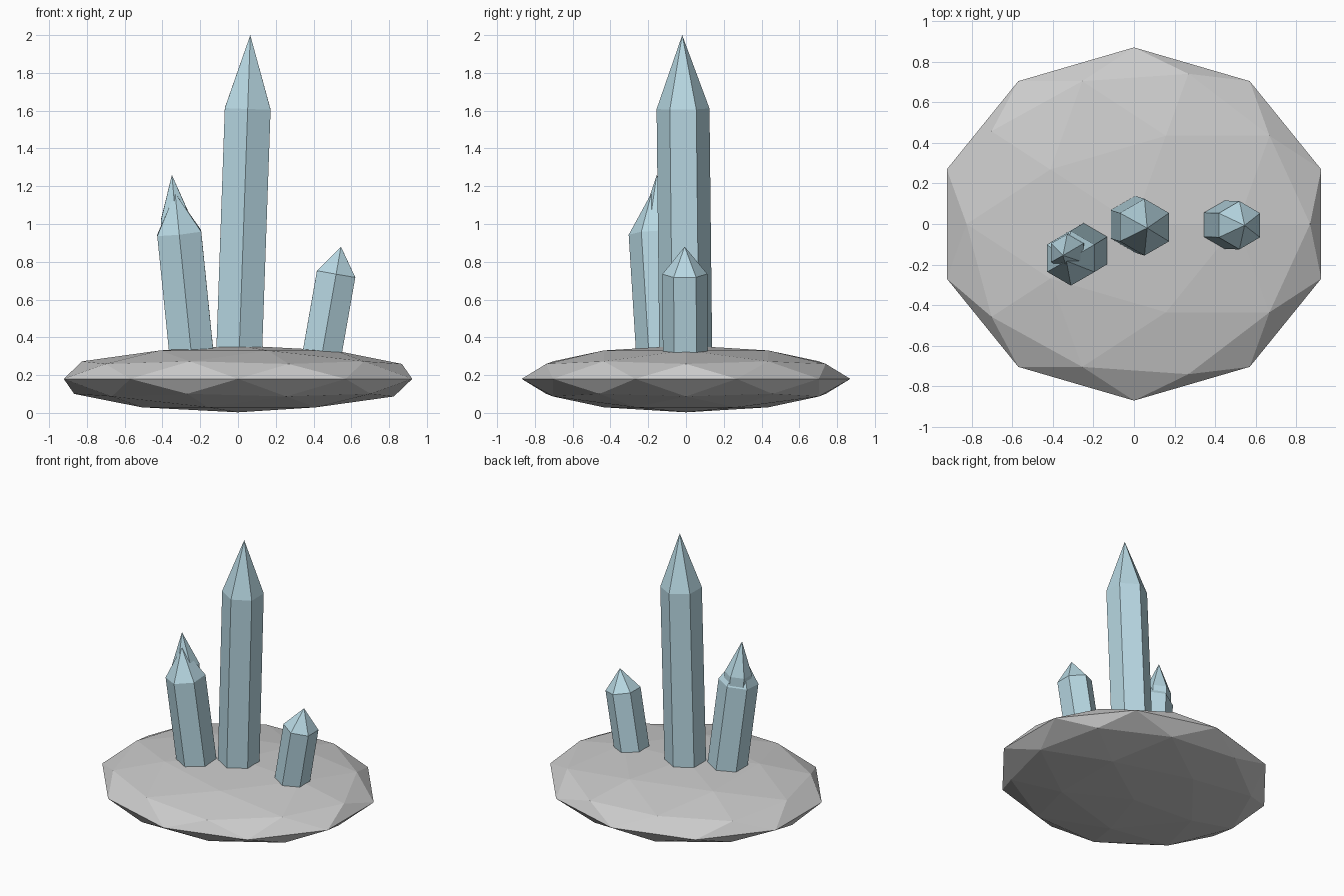
import bpy, bmesh, math
from mathutils import Vector, Matrix

if "Cube" in bpy.data.objects:
    bpy.data.objects.remove(bpy.data.objects["Cube"])

ice = bpy.data.materials.new("pale_blue")
ice.diffuse_color = (0.48, 0.69, 0.77, 1)
ice.use_nodes = True
ice.node_tree.nodes["Principled BSDF"].inputs["Base Color"].default_value = ice.diffuse_color


def crystal(name, base, tip, radius, cap):
    """Six-sided shaft from base towards tip, ending in a pointed cap."""
    base, tip = Vector(base), Vector(tip)
    axis = tip - base
    length = axis.length
    bm = bmesh.new()

    def ring(z):
        return [bm.verts.new((radius * math.sin(k * math.pi / 3),
                              radius * math.cos(k * math.pi / 3), z)) for k in range(6)]
    low, high = ring(0), ring(length - cap)
    apex = bm.verts.new((0, 0, length))
    bm.faces.new(low)
    for k in range(6):
        n = (k + 1) % 6
        bm.faces.new((low[k], low[n], high[n], high[k]))
        bm.faces.new((high[k], high[n], apex))
    bmesh.ops.recalc_face_normals(bm, faces=bm.faces)
    turn = Vector((0, 0, 1)).rotation_difference(axis).to_matrix().to_4x4()
    bm.transform(Matrix.Translation(base) @ turn)
    mesh = bpy.data.meshes.new(name)
    bm.to_mesh(mesh)
    bm.free()
    mesh.materials.append(ice)
    bpy.context.collection.objects.link(bpy.data.objects.new(name, mesh))


# Flattened faceted rock
bpy.ops.mesh.primitive_ico_sphere_add(subdivisions=2, radius=1, location=(0, 0, 0.18))
rock = bpy.context.object
rock.name = "rock_base"
rock.scale = (0.97, 0.87, 0.177)

# Crystals growing out of the rock
crystal("tall_crystal", (0.002, 0, 0.2), (0.065, -0.02, 2.0), 0.14, 0.39)
crystal("left_crystal", (-0.235, -0.122, 0.2), (-0.333, -0.182, 1.165), 0.135, 0.215)
crystal("left_inner_crystal", (-0.255, -0.095, 0.2), (-0.35, -0.155, 1.26), 0.092, 0.235)
crystal("right_crystal", (0.425, -0.003, 0.2), (0.545, -0.007, 0.88), 0.119, 0.147)
